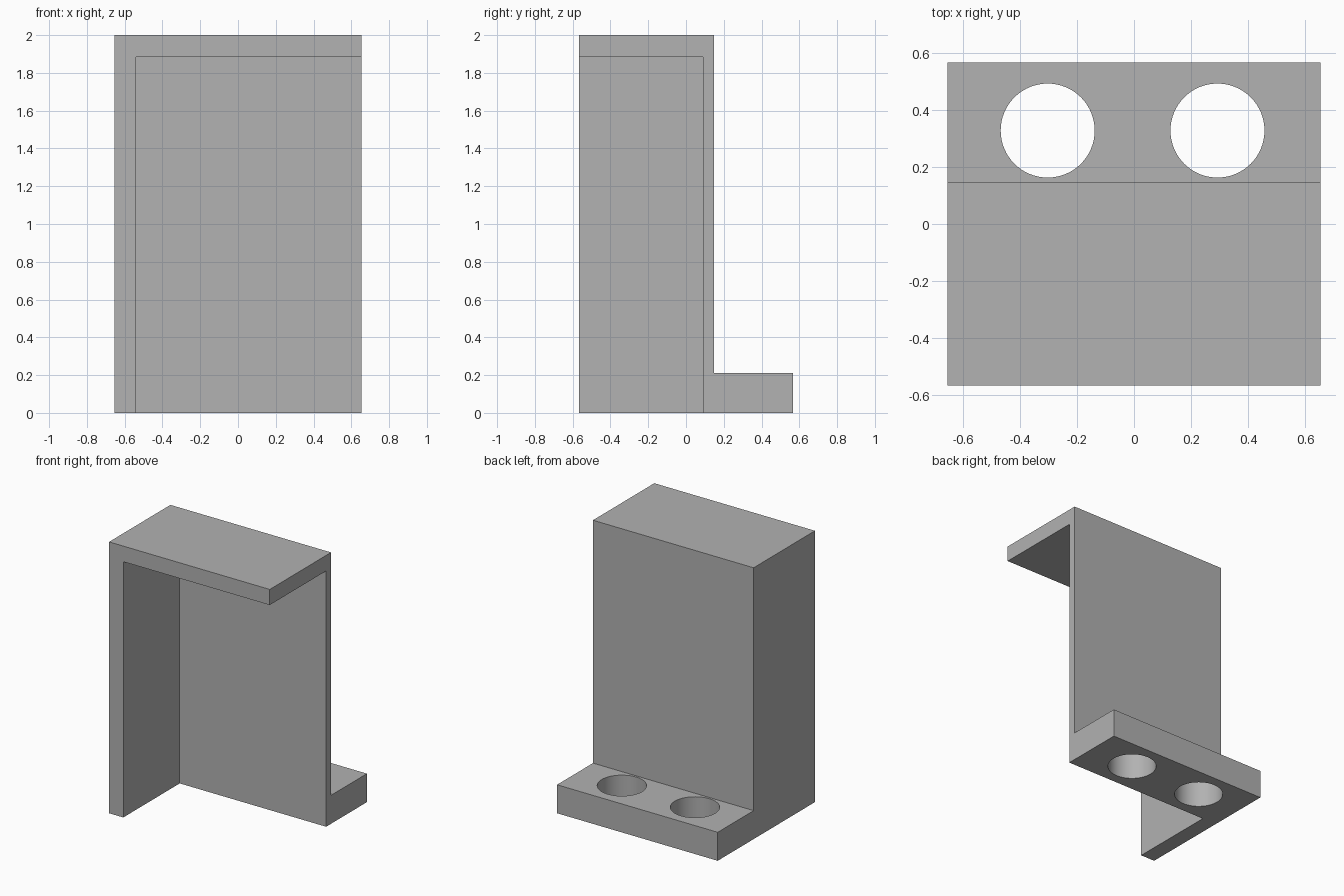
import bpy
import bmesh
import math
from mathutils import Matrix, Vector

cube = bpy.data.objects.get("Cube")
if cube:
    bpy.data.objects.remove(cube, do_unlink=True)

HALF_X, HALF_Y, HEIGHT = 0.655, 0.566, 2.0
WALL_BACK, WALL_FRONT = 0.148, 0.091
FLANGE_TOP, LID_BOTTOM, SIDE_INNER = 0.21, 1.885, -0.539
HOLE_RADIUS, HOLE_Y = 0.165, 0.328

grey = bpy.data.materials.new("plain grey")
grey.use_nodes = True
colour = (0.445, 0.445, 0.445, 1)
grey.diffuse_color = colour
grey.node_tree.nodes["Principled BSDF"].inputs["Base Color"].default_value = colour


def add_object(name, bm):
    bmesh.ops.recalc_face_normals(bm, faces=bm.faces)
    mesh = bpy.data.meshes.new(name)
    bm.to_mesh(mesh)
    bm.free()
    mesh.materials.append(grey)
    obj = bpy.data.objects.new(name, mesh)
    bpy.context.collection.objects.link(obj)
    return obj


def cut(target, cutter):
    mod = target.modifiers.new("cut", "BOOLEAN")
    mod.operation, mod.solver, mod.object = "DIFFERENCE", "EXACT", cutter
    cutter.hide_render = True
    bpy.context.view_layer.objects.active = target
    bpy.ops.object.modifier_apply(modifier=mod.name)
    bpy.data.objects.remove(cutter, do_unlink=True)


# Bracket body: side profile with rear flange, extruded across the width
profile = [(-HALF_Y, 0), (HALF_Y, 0), (HALF_Y, FLANGE_TOP),
           (WALL_BACK, FLANGE_TOP), (WALL_BACK, HEIGHT), (-HALF_Y, HEIGHT)]
bm = bmesh.new()
side = bm.faces.new([bm.verts.new((-HALF_X, y, z)) for y, z in profile])
swept = bmesh.ops.extrude_face_region(bm, geom=[side])["geom"]
bmesh.ops.translate(bm, vec=(2 * HALF_X, 0, 0),
                    verts=[v for v in swept if isinstance(v, bmesh.types.BMVert)])
bracket = add_object("bracket", bm)

# Cavity open at the front, left and bottom; leaves back, side and lid
low = Vector((SIDE_INNER, -1, -1))
high = Vector((1, WALL_FRONT, LID_BOTTOM))
bm = bmesh.new()
bmesh.ops.create_cube(bm, size=1, matrix=Matrix.Translation((low + high) / 2)
                      @ Matrix.Diagonal((high - low).to_4d()))
cut(bracket, add_object("cavity_cutter", bm))

# Two round mounting holes through the flange
for x in (-0.303, 0.293):
    bm = bmesh.new()
    bmesh.ops.create_cone(bm, cap_ends=True, segments=64, radius1=HOLE_RADIUS,
                          radius2=HOLE_RADIUS, depth=1,
                          matrix=Matrix.Translation((x, HOLE_Y, 0)))
    cut(bracket, add_object("hole_cutter", bm))

# Smooth hole walls, crisp edges
bpy.ops.object.select_all(action="DESELECT")
bracket.select_set(True)
bpy.context.view_layer.objects.active = bracket
bpy.ops.object.shade_smooth_by_angle(angle=math.radians(30))
